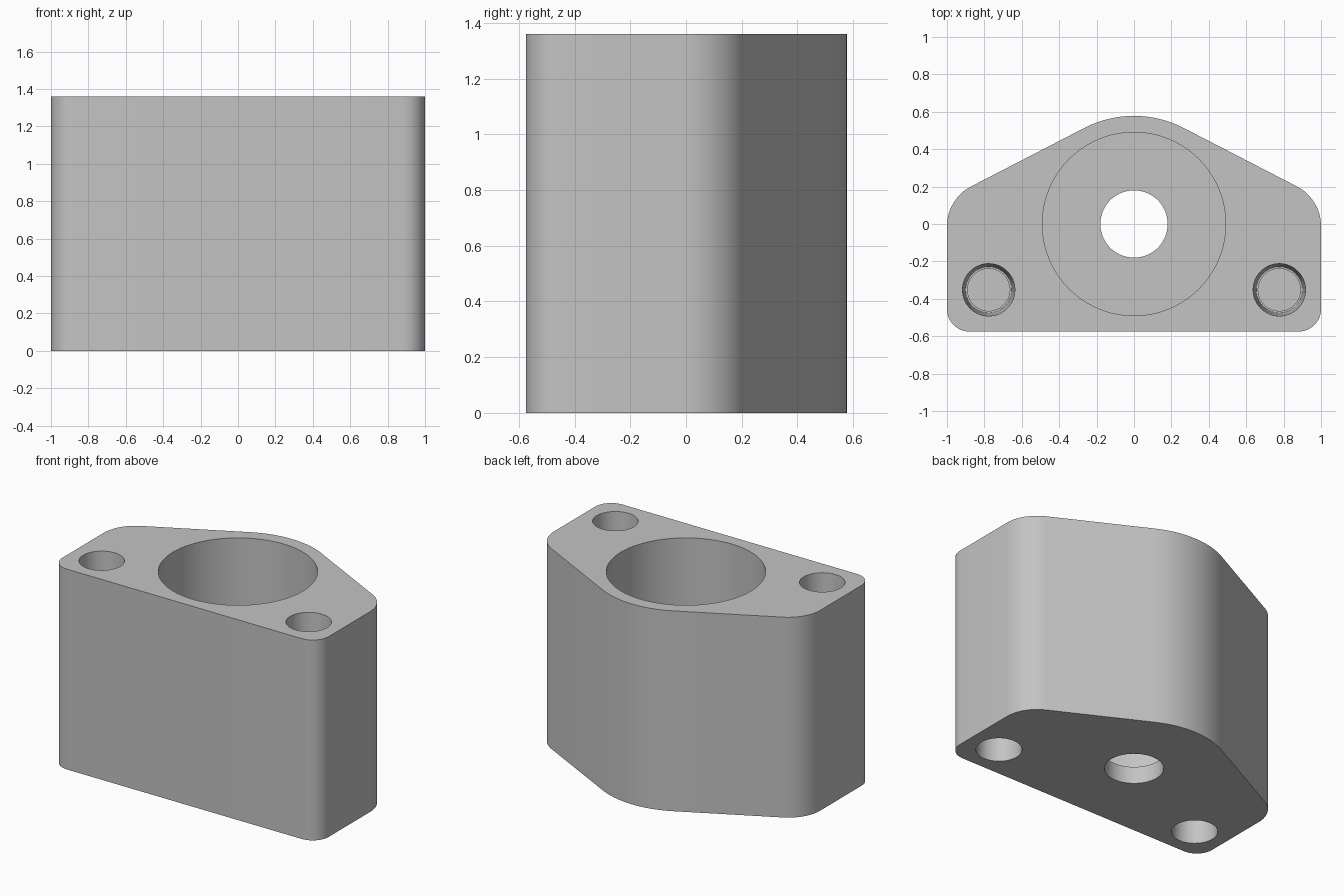
import bpy
import bmesh
from math import sin, cos, radians, pi

default = bpy.data.objects.get("Cube")
if default:
    bpy.data.objects.remove(default, do_unlink=True)

HEIGHT = 1.36
FRONT_Y = -0.575
HOLE_X, HOLE_Y = 0.777, -0.352

grey = bpy.data.materials.new("plain grey")
grey.use_nodes = True
grey.diffuse_color = (0.55, 0.55, 0.55, 1)
grey.node_tree.nodes["Principled BSDF"].inputs["Base Color"].default_value = grey.diffuse_color


def arc(cx, cy, r, start, end, steps):
    """Points along an arc, angles in degrees."""
    angles = [radians(start + (end - start) * i / steps) for i in range(steps + 1)]
    return [(cx + r * cos(a), cy + r * sin(a)) for a in angles]


def make_object(name, bm):
    bmesh.ops.recalc_face_normals(bm, faces=bm.faces[:])
    mesh = bpy.data.meshes.new(name)
    bm.to_mesh(mesh)
    bm.free()
    mesh.materials.append(grey)
    obj = bpy.data.objects.new(name, mesh)
    bpy.context.collection.objects.link(obj)
    return obj


def turned(name, x, y, profile, sides=64):
    """Closed solid of revolution from (radius, z) pairs."""
    bm = bmesh.new()
    rings = []
    for r, z in profile:
        rings.append([bm.verts.new((x + r * cos(2 * pi * i / sides),
                                    y + r * sin(2 * pi * i / sides), z))
                      for i in range(sides)])
    for a, b in zip(rings, rings[1:]):
        for i in range(sides):
            j = (i + 1) % sides
            bm.faces.new((a[i], a[j], b[j], b[i]))
    bm.faces.new(rings[0])
    bm.faces.new(rings[-1])
    return make_object(name, bm)


# Half outline: front corner, shoulder, sloping side, round back
lean = 62.7
half = (arc(0.88, FRONT_Y + 0.12, 0.12, -90, 0, 12)
        + arc(0.76, -0.012, 0.24, 0, lean, 16)
        + arc(0, 0, 0.578, lean, 90, 12))
outline = half + [(-x, y) for x, y in reversed(half[:-1])]

# Solid block extruded from the outline
bm = bmesh.new()
base = bm.faces.new([bm.verts.new((x, y, 0)) for x, y in outline])
grown = bmesh.ops.extrude_face_region(bm, geom=[base])
for item in grown["geom"]:
    if isinstance(item, bmesh.types.BMVert):
        item.co.z = HEIGHT
block = make_object("mounting_block", bm)

# Central stepped bore
cutters = [turned("bore_cutter", 0, 0,
                  [(0.18, -0.1), (0.18, 0.115), (0.49, 0.115), (0.49, HEIGHT + 0.1)], 96)]

# Tapered blind screw holes, sunk from both ends
hole = [(0.142, -0.05), (0.14, 0), (0.123, 0.5), (0.113, 0.5), (0.113, 0.53)]
for side in (-1, 1):
    cutters.append(turned("lower_hole_cutter", side * HOLE_X, HOLE_Y, hole))
    cutters.append(turned("upper_hole_cutter", side * HOLE_X, HOLE_Y,
                          [(r, HEIGHT - z) for r, z in hole]))

bpy.ops.object.select_all(action="DESELECT")
block.select_set(True)
bpy.context.view_layer.objects.active = block
for cutter in cutters:
    cutter.hide_render = True
    mod = block.modifiers.new("cut", "BOOLEAN")
    mod.operation = "DIFFERENCE"
    mod.solver = "EXACT"
    mod.object = cutter
    bpy.ops.object.modifier_apply(modifier=mod.name)
for cutter in cutters:
    bpy.data.objects.remove(cutter, do_unlink=True)

bpy.ops.object.shade_smooth_by_angle(angle=radians(30))
